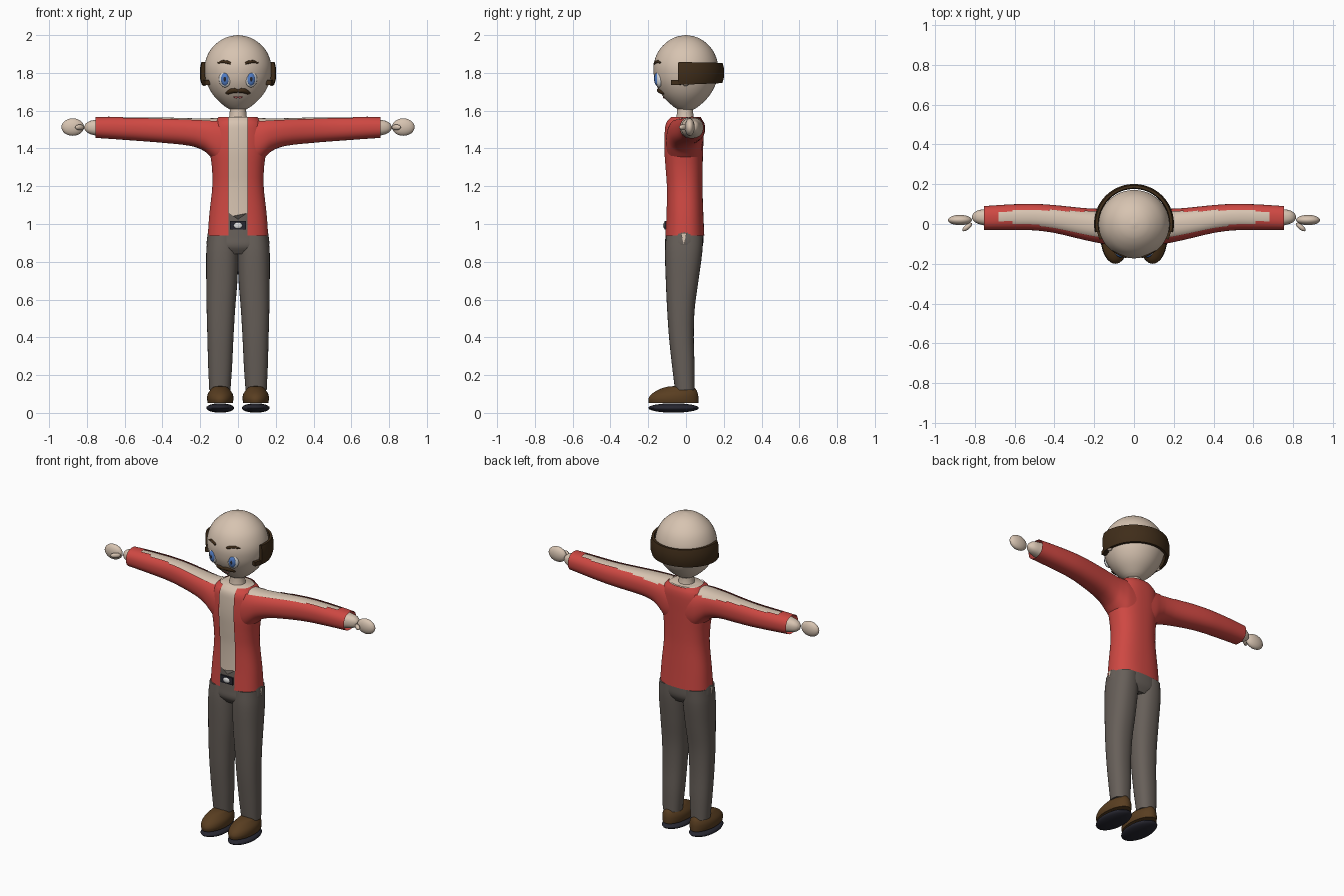
import bpy, bmesh, math
from mathutils import Vector, Matrix

if "Cube" in bpy.data.objects:
    bpy.data.objects.remove(bpy.data.objects["Cube"])


def mat(name, r, g, b):
    m = bpy.data.materials.new(name)
    m.diffuse_color = (r, g, b, 1)
    m.use_nodes = True
    m.node_tree.nodes["Principled BSDF"].inputs["Base Color"].default_value = m.diffuse_color
    return m


SKIN = mat("skin", 0.68, 0.55, 0.44)
RED = mat("jacket red", 0.62, 0.065, 0.055)
GREY = mat("trouser grey", 0.135, 0.115, 0.10)
HAIR = mat("hair brown", 0.05, 0.026, 0.010)
SHOE = mat("shoe brown", 0.10, 0.048, 0.015)
DARK = mat("dark navy", 0.02, 0.02, 0.03)
WHITE = mat("eye white", 0.75, 0.75, 0.75)
BLUE = mat("iris blue", 0.08, 0.20, 0.55)
LIP = mat("lip pink", 0.45, 0.12, 0.12)


def finish(bm, name, material, mirror=False, angle=50):
    bmesh.ops.recalc_face_normals(bm, faces=bm.faces)
    me = bpy.data.meshes.new(name)
    bm.to_mesh(me)
    bm.free()
    me.materials.append(material)
    ob = bpy.data.objects.new(name, me)
    bpy.context.collection.objects.link(ob)
    if mirror:
        md = ob.modifiers.new("mirror", 'MIRROR')
        md.use_mirror_merge = False
    bpy.context.view_layer.objects.active = ob
    ob.select_set(True)
    bpy.ops.object.shade_smooth_by_angle(angle=math.radians(angle))
    ob.select_set(False)
    return ob


def resample(secs, k):
    """Smooth curve through the cross-sections, k steps per span."""
    out = []
    for i in range(len(secs) - 1):
        p0, p1, p2, p3 = (secs[max(0, min(len(secs) - 1, i + d))] for d in (-1, 0, 1, 2))
        for s in range(k):
            t = s / k
            row = [b + (c - b) * t for b, c in zip(p1, p2)]
            for j in range(1, len(row)):
                m1 = (p2[j] - p0[j]) / (p2[0] - p0[0]) * (p2[0] - p1[0])
                m2 = (p3[j] - p1[j]) / (p3[0] - p1[0]) * (p2[0] - p1[0])
                row[j] = ((2*t**3 - 3*t*t + 1) * p1[j] + (t**3 - 2*t*t + t) * m1
                          + (3*t*t - 2*t**3) * p2[j] + (t**3 - t*t) * m2)
            out.append(row)
    out.append(list(secs[-1]))
    return out


def spow(v, e):
    return math.copysign(abs(v) ** e, v)


def loft(secs, axis='z', n=40, sq=2.0, k=4, caps=True, gap=None):
    """Sections are (position, u0, u1, v0, v1); gap leaves a front opening of that half width."""
    bm = bmesh.new()
    rings = []
    for p, u0, u1, v0, v1 in resample(secs, k):
        uc, ru, vc, rv = (u0 + u1) / 2, (u1 - u0) / 2, (v0 + v1) / 2, (v1 - v0) / 2
        a0 = math.asin(min(1, gap / ru) ** (sq / 2)) if gap else 0
        ring = []
        for i in range(n):
            a = a0 + (2 * math.pi - 2 * a0) * i / (n - 1 if gap else n)
            u = uc + ru * spow(math.sin(a), 2 / sq)
            v = vc - rv * spow(math.cos(a), 2 / sq)
            ring.append(bm.verts.new((u, v, p) if axis == 'z' else (p, u, v)))
        rings.append(ring)
    for r1, r2 in zip(rings, rings[1:]):
        for i in range(n - 1 if gap else n):
            j = (i + 1) % n
            bm.faces.new((r1[i], r1[j], r2[j], r2[i]))
    if caps and not gap:
        bm.faces.new(rings[0])
        bm.faces.new(rings[-1])
    return bm


def ball(name, loc, rad, material, mirror=False, rot=(0, 0, 0), seg=24):
    bm = bmesh.new()
    bmesh.ops.create_uvsphere(bm, u_segments=seg, v_segments=seg // 2, radius=1)
    m = Matrix.Translation(loc)
    for ang, ax in zip(rot, 'XYZ'):
        m = m @ Matrix.Rotation(math.radians(ang), 4, ax)
    bmesh.ops.transform(bm, matrix=m @ Matrix.Diagonal((*rad, 1)), verts=bm.verts)
    return finish(bm, name, material, mirror)


def inset(secs, d):
    return [(p, a + d, b - d, c + d, e - d) for p, a, b, c, e in secs]


# Torso: skin body inside an open jacket
torso = [(0.94, -.16, .16, -.112, .097), (1.05, -.152, .152, -.106, .092),
         (1.2, -.136, .136, -.105, .087), (1.3, -.138, .138, -.112, .088),
         (1.4, -.15, .15, -.118, .091), (1.5, -.145, .145, -.115, .094),
         (1.54, -.13, .13, -.107, .09), (1.567, -.10, .10, -.085, .078)]
finish(loft(torso, sq=2.4, n=56, gap=0.05), "jacket_body", RED)
finish(loft(inset(torso, .009), sq=2.4), "torso", SKIN)

# Neck
finish(loft([(1.53, -.06, .06, -.062, .055), (1.57, -.046, .046, -.05, .04),
             (1.65, -.042, .042, -.046, .036)], caps=False), "neck", SKIN)

# Sleeves, slit along the top, with the arm showing through
arm = [(.045, -.104, .088, 1.29, 1.566), (.10, -.105, .086, 1.31, 1.567),
       (.14, -.102, .08, 1.35, 1.566), (.18, -.095, .077, 1.387, 1.565),
       (.25, -.08, .08, 1.413, 1.566), (.4, -.045, .095, 1.43, 1.57),
       (.5, -.032, .101, 1.438, 1.57), (.61, -.03, .099, 1.446, 1.569),
       (.68, -.03, .095, 1.451, 1.568), (.755, -.03, .09, 1.456, 1.566)]
bm = loft(arm, 'x', n=48, sq=2.3, caps=False)
slit = []
for f in bm.faces:
    c = f.calc_center_median()
    x = c.x
    mid = -.005 + .04 * min(1, max(0, (x - .15) / .35))
    half = .064 - .027 * min(1, max(0, (x - .15) / .35))
    if x > .61:
        half = .024
    if c.z > 1.51 and x < .68 and abs(c.y - mid) < half:
        slit.append(f)
bmesh.ops.delete(bm, geom=slit, context='FACES')
finish(bm, "sleeve", RED, True)
skin_arm = [(0, -.09, .075, 1.31, 1.56)] + inset(arm[:-1], .006)
skin_arm += [(.75, -.008, .075, 1.468, 1.552), (.785, .002, .068, 1.477, 1.545),
             (.805, .014, .056, 1.49, 1.532), (.814, .028, .042, 1.504, 1.518)]
finish(loft(skin_arm, 'x', sq=2.3), "arm", SKIN, True)

# Hands
ball("hand", (.875, .02, 1.513), (.06, .026, .046), SKIN, True)
ball("thumb", (.838, -.015, 1.512), (.03, .013, .015), SKIN, True, rot=(0, 0, -40), seg=16)

# Trousers: hips with a V waist, and two legs
hips = [(.84, -.13, .13, -.085, .065), (.88, -.163, .163, -.11, .088),
        (.93, -.163, .163, -.109, .092), (1.0, -.151, .151, -.105, .089),
        (1.06, -.147, .147, -.102, .087)]
bm = loft(hips, sq=2.3, n=48)
for v in bm.verts:
    if v.co.z > 1.0 and v.co.y < 0:
        v.co.z = min(v.co.z, 1.025 + abs(v.co.x) * .7)
finish(bm, "hips", GREY)
leg = [(.12, .04, .152, -.058, .045), (.25, .031, .158, -.074, .045),
       (.4, .024, .162, -.09, .041), (.55, .015, .166, -.10, .046),
       (.7, .003, .168, -.107, .066), (.85, -.002, .168, -.111, .086),
       (.94, .002, .16, -.106, .09)]
finish(loft(leg, sq=2.3, n=32), "trouser_leg", GREY, True)

# Skin showing through the side slits at the hips
bm = bmesh.new()
pts = [(.169, -.028, .952), (.169, .004, .952), (.172, -.012, .895)]
bm.faces.new([bm.verts.new(p) for p in pts])
finish(bm, "hip_slit", SKIN, True)

# Belt clasp
bm = bmesh.new()
bmesh.ops.create_cube(bm, size=1)
bmesh.ops.transform(bm, matrix=Matrix.Translation((0, -.109, .993))
                    @ Matrix.Diagonal((.085, .01, .045, 1)), verts=bm.verts)
finish(bm, "belt", DARK)
ball("buckle", (0, -.113, .992), (.024, .008, .017), WHITE, seg=16)

# Shoes
ball("shoe_sole", (.094, -.066, .026), (.074, .134, .025), DARK, True)
upper = [(.052, .028, .160, -.197, .066), (.075, .024, .164, -.199, .066),
         (.10, .028, .160, -.182, .063), (.125, .045, .143, -.14, .052),
         (.138, .06, .128, -.10, .03), (.142, .085, .103, -.06, -.02)]
finish(loft(upper), "shoe_upper", SHOE, True)

# Head: egg narrowing to the chin
prof = [(1.605, .04), (1.62, .066), (1.66, .112), (1.70, .143), (1.75, .167), (1.80, .177),
        (1.84, .177), (1.88, .167), (1.92, .147), (1.955, .115), (1.98, .079),
        (1.993, .045), (2.0, .004)]
head = [(z, -r, r, -.97 * r, .96 * r) for z, r in prof]
finish(loft(head, n=48, k=3), "head", SKIN)


def face_y(x, z, off=0):
    """Front surface of the head."""
    for (za, ra), (zb, rb) in zip(prof, prof[1:]):
        if za <= z <= zb:
            r = ra + (rb - ra) * (z - za) / (zb - za)
    return -.97 * math.sqrt(r * r - x * x) - off


# Eyes
ball("eye", (.069, -.144, 1.767), (.033, .018, .044), WHITE, True, rot=(0, 0, 16))
ball("iris", (.069, -.154, 1.767), (.022, .014, .034), BLUE, True, rot=(0, 0, 12))
ball("pupil", (.069, -.161, 1.767), (.010, .009, .017), DARK, True, seg=16)
ball("ear", (.178, -.002, 1.752), (.016, .02, .022), SKIN, True)


def strand(name, pts, rad, material, mirror=True):
    """Tapered tube lying on the face through (x, z) points."""
    bm = bmesh.new()
    rings = []
    n = len(pts) - 1
    for i, (x, z) in enumerate(pts):
        r = rad * (.45 + .55 * math.sin(math.pi * (.15 + .85 * i / n)))
        d = Vector(pts[min(i + 1, n)]) - Vector(pts[max(i - 1, 0)])
        d.normalize()
        c = Vector((x, face_y(x, z), z))
        rings.append([bm.verts.new(c + Vector((-d.y, 0, d.x)) * r * math.cos(a)
                                   + Vector((0, r * math.sin(a), 0)))
                      for a in (math.tau * j / 10 for j in range(10))])
    for r1, r2 in zip(rings, rings[1:]):
        for j in range(10):
            bm.faces.new((r1[j], r1[(j + 1) % 10], r2[(j + 1) % 10], r2[j]))
    bm.faces.new(rings[0])
    bm.faces.new(rings[-1])
    finish(bm, name, material, mirror)


strand("eyebrow", [(.038, 1.85), (.055, 1.856), (.08, 1.86), (.108, 1.852)], .009, HAIR)
strand("moustache", [(0, 1.703), (.018, 1.708), (.036, 1.705), (.052, 1.697), (.064, 1.69)],
       .014, HAIR)
strand("lips", [(0, 1.671), (.012, 1.671), (.024, 1.673)], .006, LIP)

# Hair band around the back of the head, with short sideburns
bm = bmesh.new()
rings = []
a0 = -math.asin(.04 / .19)
for i in range(49):
    a = a0 + (math.pi - 2 * a0) * i / 48
    s = max(0, math.sin(a))
    lo, hi = 1.738 + .008 * s, 1.857 - .004 * s
    rings.append([bm.verts.new((r * math.cos(a), r * math.sin(a), z)) for r, z in
                  ((.176, lo), (.192, lo), (.201, lo + .03), (.201, hi - .03), (.194, hi), (.180, hi))])
for r1, r2 in zip(rings, rings[1:]):
    for j in range(6):
        bm.faces.new((r1[j], r1[(j + 1) % 6], r2[(j + 1) % 6], r2[j]))
bm.faces.new(rings[0])
bm.faces.new(rings[-1])
finish(bm, "hair_band", HAIR, angle=40)
bm = bmesh.new()
bmesh.ops.create_cube(bm, size=1)
bmesh.ops.transform(bm, matrix=Matrix.Translation((.168, -.053, 1.75)) @ Matrix.Rotation(.3, 4, 'Z').inverted()
                    @ Matrix.Diagonal((.026, .045, .026, 1)), verts=bm.verts)
finish(bm, "sideburn", HAIR, True)
